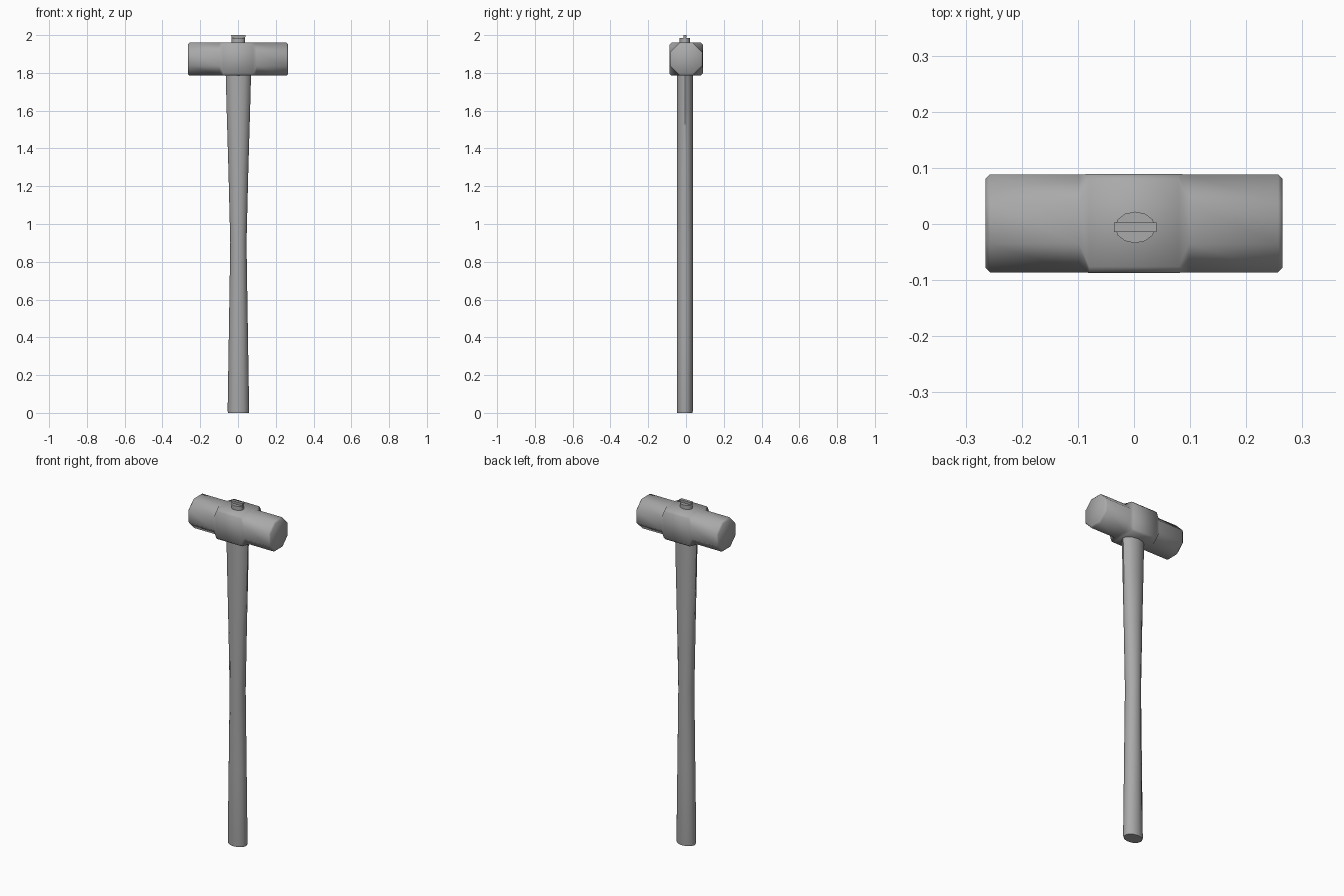
import bpy, bmesh
from math import cos, sin, pi, radians

if "Cube" in bpy.data.objects:
    bpy.data.objects.remove(bpy.data.objects["Cube"])

# Dark grey for every part
grey = bpy.data.materials.new("dark_grey")
grey.diffuse_color = (0.4, 0.4, 0.4, 1)
grey.use_nodes = True
grey.node_tree.nodes["Principled BSDF"].inputs["Base Color"].default_value = grey.diffuse_color


def loft(name, rings, angle):
    """Skin equal-length rings of points and cap both ends."""
    bm = bmesh.new()
    vr = [[bm.verts.new(p) for p in ring] for ring in rings]
    n = len(vr[0])
    for a, b in zip(vr, vr[1:]):
        for i in range(n):
            j = (i + 1) % n
            bm.faces.new((a[i], a[j], b[j], b[i]))
    bm.faces.new(vr[0])
    bm.faces.new(vr[-1])
    bmesh.ops.recalc_face_normals(bm, faces=bm.faces)
    me = bpy.data.meshes.new(name)
    bm.to_mesh(me)
    bm.free()
    me.materials.append(grey)
    ob = bpy.data.objects.new(name, me)
    bpy.context.collection.objects.link(ob)
    bpy.context.view_layer.objects.active = ob
    ob.select_set(True)
    bpy.ops.object.shade_smooth_by_angle(angle=radians(angle))
    ob.select_set(False)
    return ob


def octagon(x, r, c):
    """Square of half-size r with corners cut back to c, facing along x."""
    pts = [(r, -c), (r, c), (c, r), (-c, r), (-r, c), (-r, -c), (-c, -r), (c, -r)]
    return [(x, 0.001 + y, 1.873 + z) for y, z in pts]


def oval(z, rx, ry, n=12):
    return [(0.002 + rx * cos(2 * pi * i / n), -0.006 + ry * sin(2 * pi * i / n), z)
            for i in range(n)]


# Hammer head: octagonal striking ends flaring to a square centre
half = [(0.265, 0.079, 0.033), (0.257, 0.087, 0.036),
        (0.098, 0.087, 0.036), (0.080, 0.088, 0.077)]
sections = [(-x, r, c) for x, r, c in half] + half[::-1]
loft("hammer_head", [octagon(*s) for s in sections], 65)

# Handle: waisted oval shaft, narrowing to a tenon through the head
shaft = [(0, 0.055, 0.041), (0.01, 0.057, 0.042), (0.45, 0.050, 0.042),
         (0.9, 0.043, 0.042), (1.3, 0.053, 0.042), (1.6, 0.062, 0.042),
         (1.79, 0.067, 0.042), (1.8, 0.036, 0.028), (1.985, 0.036, 0.028)]
loft("handle", [oval(*s) for s in shaft], 40)

# Wedge driven into the tenon, tapering downwards
wedge = [(1.95, 0.030, 0.004), (2.0, 0.038, 0.0085)]
loft("wedge", [[(0.002 + sx * w, -0.006 + sy * t, z) for sx, sy in
                ((-1, -1), (1, -1), (1, 1), (-1, 1))] for z, w, t in wedge], 30)
